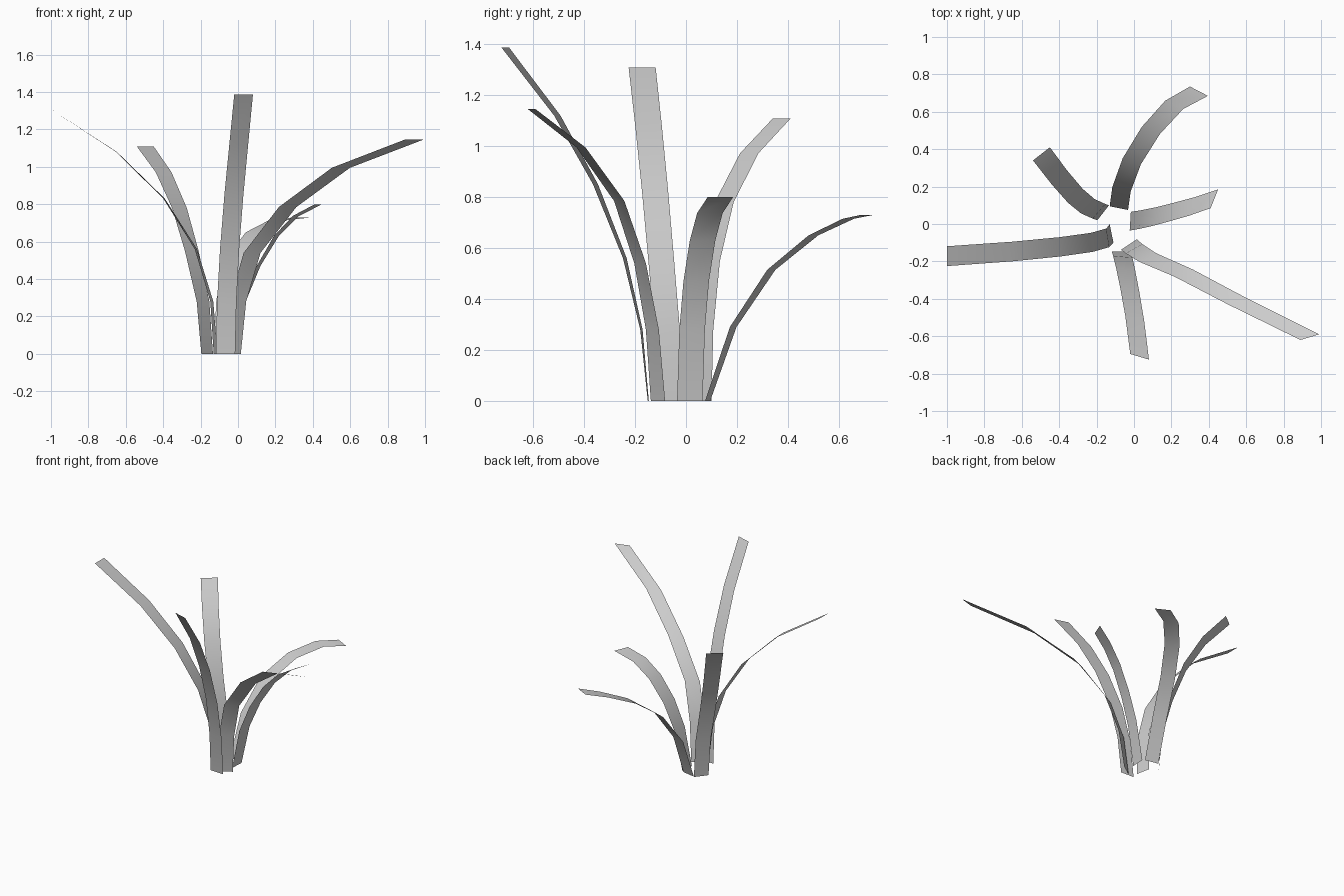
import bpy
from mathutils import Vector


def blade(name, path, base_half, tip_half):
    """Flat ribbon along a curved spine; half-width vector blends base to tip."""
    a, b = Vector((*base_half, 0)), Vector((*tip_half, 0))
    verts = []
    for i, p in enumerate(path):
        half = a.lerp(b, i / (len(path) - 1))
        verts += [Vector(p) - half, Vector(p) + half]
    faces = [(2 * i, 2 * i + 1, 2 * i + 3, 2 * i + 2) for i in range(len(path) - 1)]
    mesh = bpy.data.meshes.new(name)
    mesh.from_pydata(verts, [], faces)
    mesh.shade_smooth()
    ob = bpy.data.objects.new(name, mesh)
    bpy.context.collection.objects.link(ob)


# Long blade arching to the left
blade("left_blade",
      [(-.12, -.05, 0), (-.14, -.074, .28), (-.225, -.098, .56),
       (-.395, -.122, .83), (-.65, -.147, 1.08), (-1.0, -.172, 1.308)],
      (.01, -.049), (0, -.053))

# Back left blade
blade("back_left_blade",
      [(-.165, .06, 0), (-.187, .068, .28), (-.247, .095, .55),
       (-.313, .15, .78), (-.398, .248, .972), (-.495, .375, 1.108)],
      (.031, .04), (.045, .035))

# Low blade drooping to the back
blade("back_blade",
      [(-.081, .085, 0), (-.067, .185, .29), (-.012, .335, .515),
       (.09, .5, .65), (.215, .637, .715), (.347, .71, .73)],
      (.049, -.01), (.048, -.025))

# Short blade to the right
blade("right_blade",
      [(-.02, .015, 0), (.035, .024, .28), (.11, .04, .47),
       (.205, .065, .63), (.31, .094, .738), (.43, .135, .80)],
      (.003, .05), (.02, .05))

# Long blade to the front right
blade("front_right_blade",
      [(-.027, -.11, 0), (0, -.132, .28), (.075, -.18, .54),
       (.265, -.262, .785), (.55, -.412, .995), (.94, -.605, 1.145)],
      (.042, .028), (.05, .015))

# Tall front blade
blade("front_blade",
      [(-.067, -.148, 0), (-.06, -.175, .28), (-.045, -.24, .56),
       (-.022, -.355, .85), (.004, -.505, 1.12), (.03, -.71, 1.388)],
      (.052, -.002), (.05, -.015))
